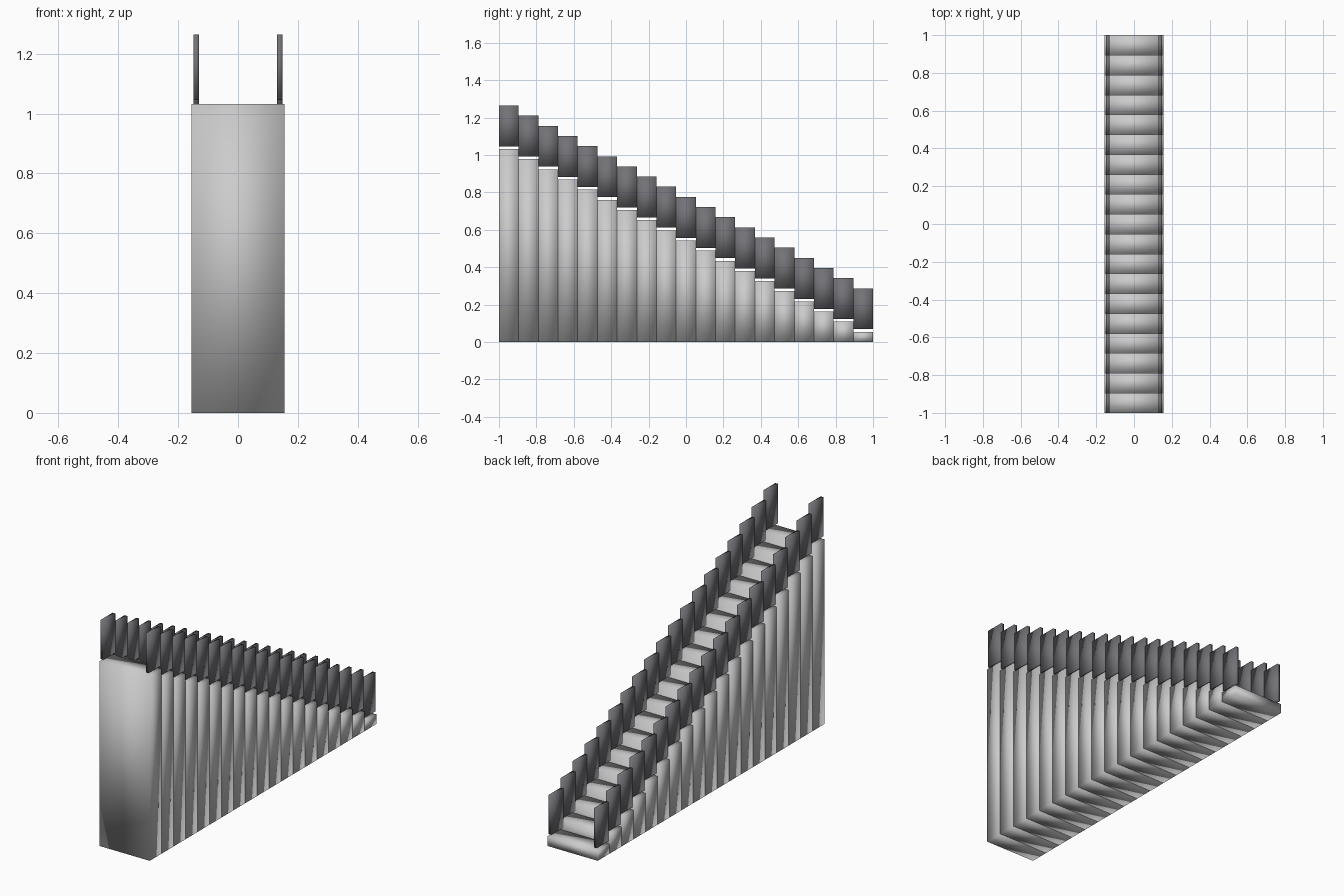
import bpy

if "Cube" in bpy.data.objects:
    bpy.data.objects.remove(bpy.data.objects["Cube"])

STEPS = 19
DEPTH = 2.0 / STEPS      # tread depth
RISE = 0.0543            # height gained per step
HALF_WIDTH = 0.155

dark = bpy.data.materials.new("dark_panel")
dark.diffuse_color = (0.17, 0.17, 0.185, 1)
dark.use_nodes = True
dark.node_tree.nodes["Principled BSDF"].inputs["Base Color"].default_value = dark.diffuse_color


def box(name, x, y, z, material=None):
    """Smooth-shaded box from (min, max) ranges on each axis."""
    bpy.ops.mesh.primitive_cube_add(size=1)
    ob = bpy.context.object
    ob.name = name
    ob.location = [(a + b) / 2 for a, b in (x, y, z)]
    ob.scale = [b - a for a, b in (x, y, z)]
    bpy.ops.object.transform_apply(location=True, rotation=False, scale=True)
    bpy.ops.object.shade_smooth()
    if material:
        ob.data.materials.append(material)
    return ob


# Solid steps, climbing from the back (+y) to the front (-y)
for i in range(STEPS):
    y = (1 - (i + 1) * DEPTH, 1 - i * DEPTH)
    box(f"step_{i + 1}", (-HALF_WIDTH, HALF_WIDTH), y, (0, RISE * (i + 1)))

# Side panels: one thin plate per step, floating just above the tread, mirrored
panels = box("side_panels", (0.131, 0.148), (1 - DEPTH, 1),
             (RISE + 0.014, RISE + 0.233), dark)
array = panels.modifiers.new("Array", 'ARRAY')
array.count = STEPS
array.use_relative_offset = False
array.use_constant_offset = True
array.constant_offset_displace = (0, -DEPTH, RISE)
mirror = panels.modifiers.new("Mirror", 'MIRROR')
mirror.use_mirror_merge = False
